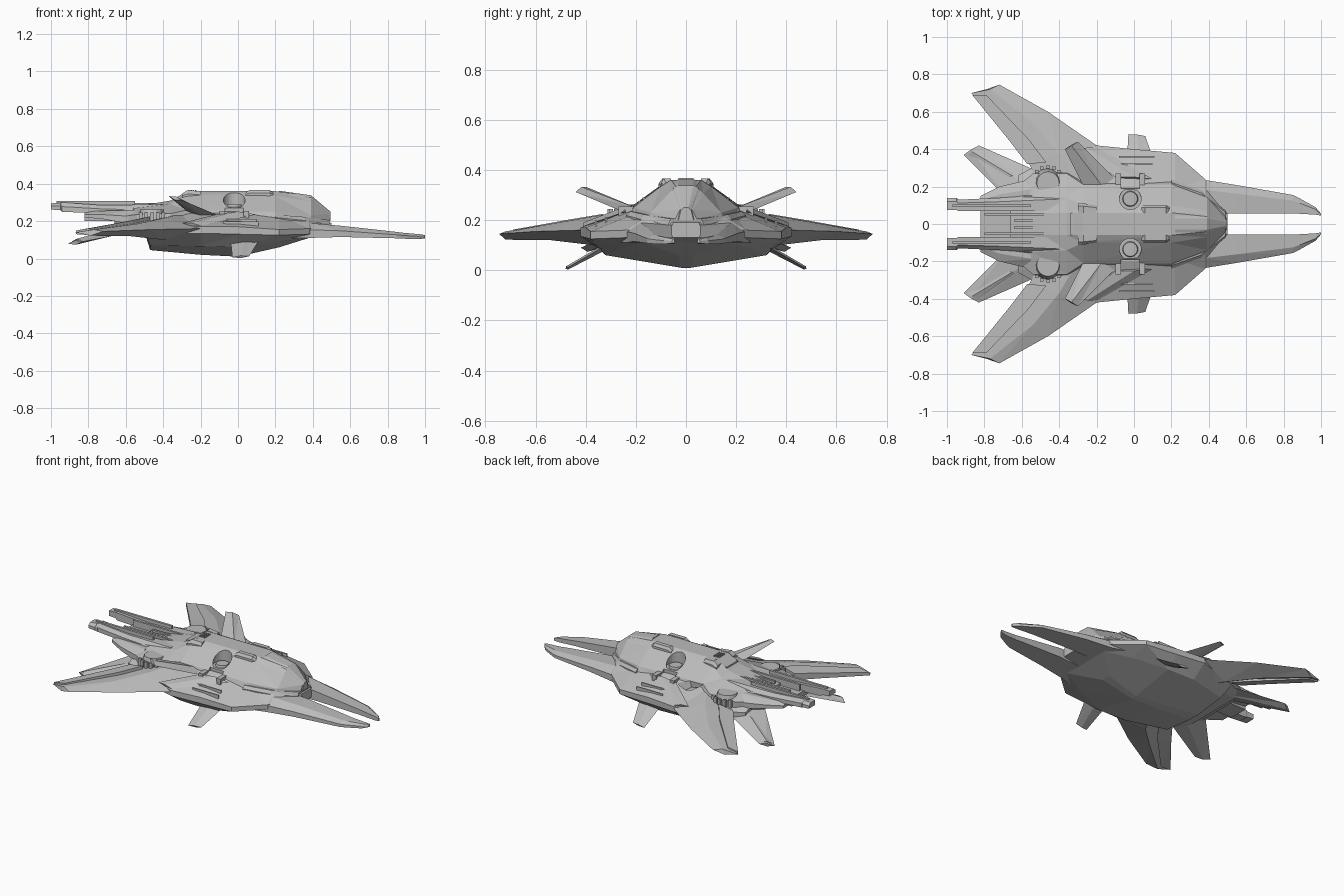
import bpy, bmesh
from math import pi, cos, sin
from mathutils import Vector

cube = bpy.data.objects.get("Cube")
if cube:
    bpy.data.objects.remove(cube)

grey = bpy.data.materials.new("hull grey")
grey.use_nodes = True
grey.diffuse_color = (0.5, 0.5, 0.5, 1)
grey.node_tree.nodes["Principled BSDF"].inputs["Base Color"].default_value = (0.5, 0.5, 0.5, 1)


def loft(name, rings, mirror=False):
    """Skin a row of closed rings, cap both ends, optionally mirror across y."""
    bm = bmesh.new()
    rows = [[bm.verts.new(p) for p in ring] for ring in rings]
    n = len(rows[0])
    for a, b in zip(rows, rows[1:]):
        for i in range(n):
            j = (i + 1) % n
            bm.faces.new((a[i], a[j], b[j], b[i]))
    bm.faces.new(rows[0])
    bm.faces.new(rows[-1])
    bmesh.ops.triangulate(bm, faces=bm.faces[:])
    bmesh.ops.recalc_face_normals(bm, faces=bm.faces[:])
    bmesh.ops.join_triangles(bm, faces=bm.faces[:], angle_face_threshold=0.03,
                             angle_shape_threshold=3.0)
    mesh = bpy.data.meshes.new(name)
    bm.to_mesh(mesh)
    bm.free()
    mesh.materials.append(grey)
    ob = bpy.data.objects.new(name, mesh)
    bpy.context.collection.objects.link(ob)
    if mirror:
        mod = ob.modifiers.new("mirror", 'MIRROR')
        mod.use_axis = (False, True, False)
        mod.use_mirror_merge = False
    return ob


def body(name, sections):
    """Symmetric body from half sections listed top to bottom."""
    return loft(name, [[(x, y, z) for y, z in half] + [(x, -y, z) for y, z in reversed(half)]
                       for x, half in sections])


def box(name, x, y, z, mirror=True, taper=0.0):
    """Box from ranges; taper narrows the front end."""
    def ring(px, t):
        return [(px, y[0] + t, z[0]), (px, y[1] - t, z[0]), (px, y[1] - t, z[1]), (px, y[0] + t, z[1])]
    return loft(name, [ring(x[0], 0), ring(x[1], taper)], mirror)


def beam(name, stations, mirror=True):
    """Beam along x: each station is x, inner y, outer y, bottom z, top z."""
    return loft(name, [[(x, a, lo), (x, b, lo), (x, b, lo + (hi - lo) * .55),
                        (x, b - (b - a) * .3, hi), (x, a, hi)]
                       for x, a, b, lo, hi in stations], mirror)


def fin(name, corners, thick):
    """Flat fin from root front, root rear, tip rear, tip front."""
    c = [Vector(p) for p in corners]
    n = (c[1] - c[0]).cross(c[3] - c[0]).normalized() * thick / 2
    rings = []
    for a, b, k in ((c[0], c[1], 1), (c[3], c[2], .6)):
        m = (a + b) / 2
        rings.append([a, m + n * k, b, m - n * k])
    return loft(name, rings, True)


def tube(name, cx, cy, r, z0, z1, r1=None, sides=24):
    r1 = r if r1 is None else r1
    return loft(name, [[(cx + q * cos(2 * pi * i / sides), cy + q * sin(2 * pi * i / sides), z)
                        for i in range(sides)] for q, z in ((r, z0), (r1, z1))], True)


# Lower hull with rim and keel
body("lower_hull", [
    (-.62, [(.15, .22), (.26, .18), (.26, .15), (.2, .14), (.03, .14)]),
    (-.49, [(.2, .24), (.33, .18), (.33, .13), (.25, .11), (.03, .11)]),
    (-.47, [(.2, .24), (.34, .18), (.34, .13), (.25, .07), (.04, .045)]),
    (-.2, [(.2, .25), (.42, .17), (.42, .135), (.32, .065), (.03, .02)]),
    (0, [(.2, .25), (.4, .17), (.4, .13), (.32, .06), (.02, .01)]),
    (.22, [(.19, .23), (.38, .155), (.38, .125), (.25, .09), (.03, .06)]),
    (.38, [(.14, .22), (.24, .16), (.24, .13), (.17, .11), (.03, .11)]),
    (.5, [(.05, .19), (.06, .17), (.06, .14), (.05, .13), (.02, .13)])])

# Upper deck, falling to the cockpit nose
deck = body("upper_deck", [
    (-.66, [(.06, .27), (.14, .26), (.17, .22), (.15, .16)]),
    (-.54, [(.06, .28), (.15, .27), (.27, .235), (.27, .15)]),
    (-.36, [(.06, .31), (.14, .29), (.27, .24), (.29, .15)]),
    (-.27, [(.06, .36), (.1, .34), (.21, .26), (.25, .17)]),
    (.2, [(.06, .36), (.1, .335), (.21, .25), (.25, .17)]),
    (.39, [(.04, .333), (.07, .305), (.14, .23), (.16, .16)]),
    (.49, [(.012, .25), (.025, .24), (.045, .2), (.045, .16)])])

# Round wells and side notches sunk into the deck
cutters = [tube("well_cutter", -.02, .135, .058, .275, .5),
           box("notch_cutter", (-.07, .03), (.19, .4), (.225, .5))]
for cutter in cutters:
    cutter.hide_render = True
    cutter.hide_set(True)
    cutter.display_type = 'WIRE'
    mod = deck.modifiers.new("cut", 'BOOLEAN')
    mod.object = cutter
    mod.solver = 'EXACT'
tube("well_disc", -.02, .135, .045, .26, .29, .038)

# Forward prongs
beam("prong", [(.15, .06, .3, .11, .21), (.38, .06, .235, .11, .19), (.55, .055, .208, .115, .175),
               (.85, .055, .155, .108, .142), (.88, .055, .14, .106, .138),
               (.97, .05, .09, .104, .13), (1, .045, .055, .108, .125)])

# Swept main wings: leading, crest, trailing and underside points per station
loft("main_wing", [
    [(0, .2, .17), (-.3, .2, .24), (-.5, .2, .2), (-.3, .2, .1)],
    [(-.2, .42, .16), (-.4, .37, .215), (-.56, .32, .19), (-.4, .37, .1)],
    [(-.46, .6, .155), (-.54, .54, .185), (-.72, .53, .165), (-.58, .54, .12)],
    [(-.72, .745, .145), (-.77, .72, .155), (-.87, .7, .14), (-.79, .72, .122)]], True)
loft("wing_trailing_strip", [
    [(-.47, .33, .225), (-.57, .32, .205), (-.57, .32, .16), (-.47, .33, .14)],
    [(-.56, .45, .205), (-.67, .45, .185), (-.67, .45, .15), (-.56, .45, .13)],
    [(-.79, .69, .162), (-.865, .69, .15), (-.865, .69, .13), (-.79, .69, .125)]], True)

# Fins: upper canted, lower side and lower rear
fin("upper_fin", [(-.08, .22, .22), (-.27, .2, .25), (-.37, .4, .333), (-.3, .44, .312)], .035)
fin("lower_side_fin", [(.12, .3, .11), (-.04, .3, .1), (-.03, .48, .006), (.06, .47, .012)], .025)
fin("lower_rear_fin", [(-.42, .24, .17), (-.68, .14, .17), (-.91, .37, .08), (-.83, .42, .09)], .04)
fin("rear_fin_step", [(-.6, .27, .15), (-.7, .24, .145), (-.89, .37, .09), (-.84, .4, .098)], .035)

# Rear side booms with stepped ends and top rails
beam("rear_boom", [(-1, .075, .14, .262, .295), (-.95, .075, .14, .258, .298), (-.94, .07, .13, .25, .3),
                   (-.72, .07, .14, .24, .285), (-.4, .07, .16, .22, .29)])
box("boom_rail", (-.97, -.55), (.09, .105), (.28, .308))
beam("rear_shelf", [(-.82, .06, .15, .22, .25), (-.72, .06, .2, .21, .255), (-.55, .06, .24, .18, .26)])

# Central tail channel with round front end
box("tail_channel", (-.82, -.36), (-.065, .065), (.2, .255), mirror=False)
for i, y in enumerate((.012, .045)):
    box("channel_rail", (-.8 + .16 * (1 - i), -.34), (y, y + .014), (.25, .288 + .01 * i))
loft("channel_front", [[(-.34 + .055 * sin(pi * i / 8), .06 * cos(pi * i / 8), z) for i in range(9)]
                       for z in (.25, .33)])

# Rear shoulder bulges with edge teeth
tube("shoulder_bulge", -.46, .22, .085, .17, .262, .06, 16)
for i in range(5):
    a = pi * (.25 + .125 * i)
    cx, cy = -.46 + .085 * cos(a), .22 + .085 * sin(a)
    box("bulge_tooth", (cx - .01, cx + .01), (cy - .008, cy + .008), (.18, .245))

# Hull panels, intakes, spine grille and roof blocks
box("hull_bar", (-.17, .1), (.315, .323), (.19, .212))
box("hull_bar_outer", (-.08, .11), (.355, .363), (.17, .198))
box("intake_lip", (-.1, -.07), (.2, .27), (.2, .255))
box("intake_lip_front", (.03, .06), (.2, .27), (.2, .255))
fin("hull_ridge", [(.1, .24, .235), (-.1, .25, .24), (-.3, .4, .19), (-.2, .41, .175)], .03)
for i in range(4):
    box("spine_grille", (-.265 + .012 * i, -.259 + .012 * i), (-.03, .03), (.35, .367), mirror=False)
beam("roof_block", [(.04, .06, .1, .33, .35), (.06, .06, .1, .33, .366), (.17, .06, .1, .33, .366),
                    (.19, .06, .09, .33, .35)])
beam("rear_roof_block", [(-.3, .06, .11, .32, .345), (-.27, .06, .11, .32, .365), (-.2, .06, .1, .32, .36)])

# Raised nose canopy and its side rails
body("canopy", [
    (.22, [(.03, .362), (.06, .352), (.08, .3)]),
    (.39, [(.03, .338), (.05, .325), (.08, .26)]),
    (.495, [(.01, .25), (.02, .24), (.03, .2)])])
beam("nose_rail", [(.2, .18, .24, .2, .235), (.36, .13, .18, .18, .222), (.49, .04, .07, .16, .205)])
